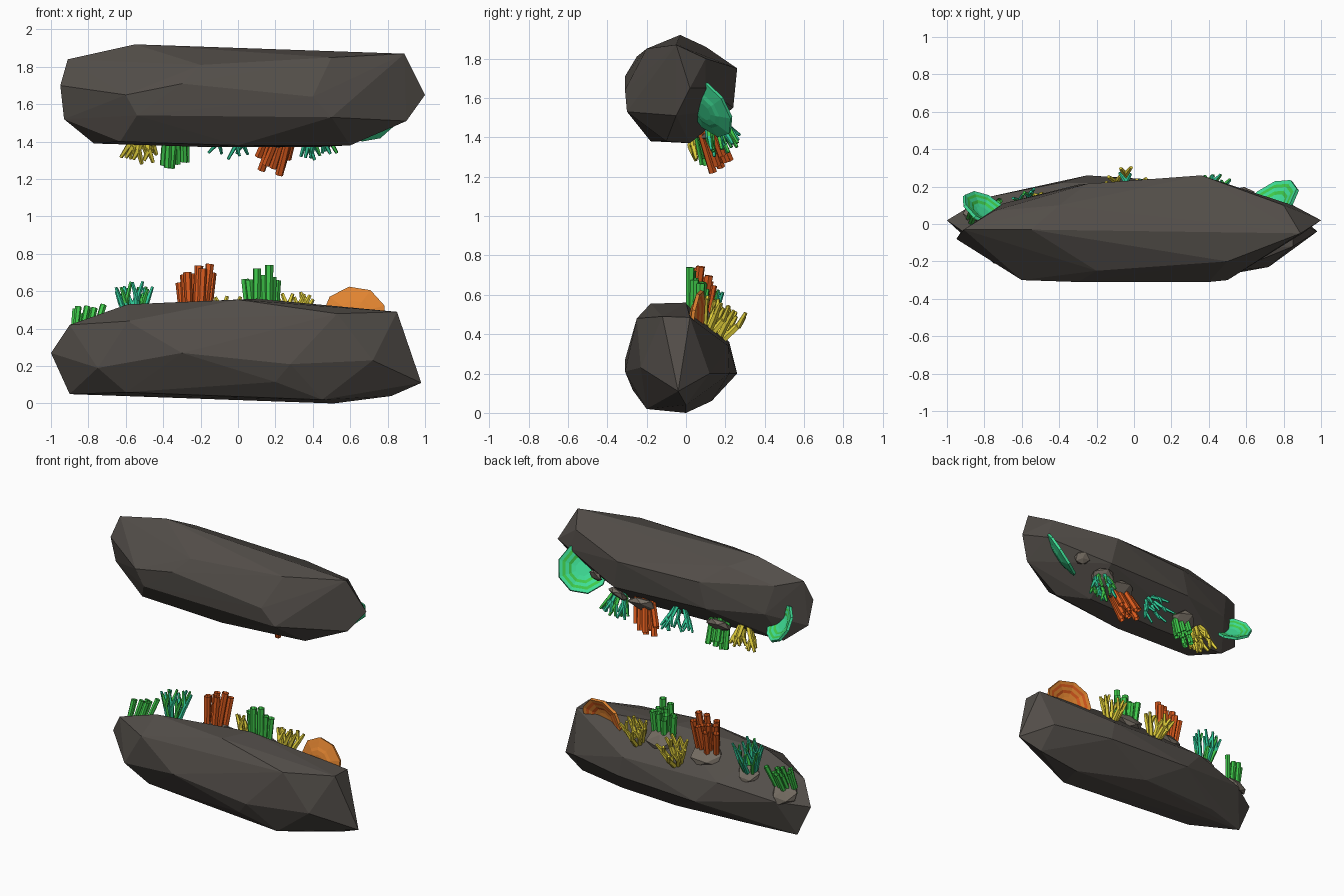
import bpy, bmesh, math, random
from mathutils import Vector, Matrix
from mathutils.bvhtree import BVHTree

if "Cube" in bpy.data.objects:
    bpy.data.objects.remove(bpy.data.objects["Cube"])

random.seed(7)


def mat(name, r, g, b):
    m = bpy.data.materials.new(name)
    m.diffuse_color = (r, g, b, 1)
    m.use_nodes = True
    m.node_tree.nodes["Principled BSDF"].inputs["Base Color"].default_value = m.diffuse_color
    return m


ROCK = mat("dark rock", .085, .075, .066)
MOUND = mat("light rock", .175, .15, .122)
GREEN = mat("green", .05, .60, .07)
TEAL = mat("teal", .03, .60, .32)
MINT = mat("mint", .05, .74, .31)
ORANGE = mat("red orange", .68, .10, .012)
AMBER = mat("light orange", .75, .23, .03)
YELLOW = mat("yellow", .76, .63, .045)


def finish(bm, name, *mats, recalc=True):
    if recalc:
        bmesh.ops.recalc_face_normals(bm, faces=bm.faces)
    me = bpy.data.meshes.new(name)
    bm.to_mesh(me)
    bm.free()
    for m in mats:
        me.materials.append(m)
    ob = bpy.data.objects.new(name, me)
    bpy.context.collection.objects.link(ob)
    return ob


# faceted boulder: hull of a few corner points; returns its surface for planting
def boulder(name, pts):
    bm = bmesh.new()
    for p in pts:
        bm.verts.new(p)
    bmesh.ops.convex_hull(bm, input=bm.verts)
    loose = [v for v in bm.verts if not v.link_faces]
    bmesh.ops.delete(bm, geom=loose, context='VERTS')
    tree = BVHTree.FromBMesh(bm)
    finish(bm, name, ROCK)
    return tree


lower = boulder("lower_rock", [
    (-1, .02, .27), (-.9, -.05, .42), (-.59, -.08, .53), (0, -.18, .555), (.1, 0, .56),
    (.85, -.12, .49), (.85, .02, .485), (.98, -.04, .11), (.82, 0, .04), (.51, 0, 0),
    (-.9, .03, .05), (-.6, -.15, .06), (-.59, -.25, .44), (.53, -.25, .48), (-.3, -.31, .27),
    (.28, -.31, .21), (-.75, -.21, .19), (.72, -.23, .23), (.2, -.27, .115), (.45, -.2, .02),
    (-.25, .26, .20), (.38, .22, .20), (.35, .215, .34), (-.4, .22, .36), (-.8, .14, .30),
    (.8, .12, .2), (0, .13, .06), (-.6, .1, .07)])
upper = boulder("upper_rock", [
    (-.95, -.08, 1.7), (-.91, -.03, 1.84), (-.55, -.03, 1.92), (.5, 0, 1.865), (.89, -.05, 1.87),
    (.5, -.2, 1.85), (-.6, -.3, 1.65), (-.3, -.31, 1.71), (.4, -.31, 1.64), (-.54, -.295, 1.54),
    (.5, -.3, 1.53), (-.63, -.18, 1.4), (-.2, -.25, 1.81), (-.77, 0, 1.39), (-.93, -.05, 1.52),
    (1, .02, 1.65), (.9, -.05, 1.51), (.6, -.1, 1.38), (.4, .02, 1.37), (-.2, .0, 1.372),
    (0, -.18, 1.38), (-.25, .215, 1.75), (.36, .26, 1.75), (.4, .24, 1.55), (-.3, .21, 1.57),
    (-.7, .11, 1.6), (-.75, .07, 1.8), (.85, .1, 1.65), (.8, .1, 1.8), (-.4, .1, 1.86)])


def frame(loc, d):
    return Matrix.Translation(loc) @ Vector(d).to_track_quat('Z', 'Y').to_matrix().to_4x4()


# tapered stick between two points; hollow ones get a sunken rim
def stick(bm, a, b, r1, r2, sides=6, hollow=False):
    d = b - a
    g = bmesh.ops.create_cone(bm, cap_ends=True, segments=sides, radius1=r1, radius2=r2,
                              depth=d.length, matrix=frame((a + b) / 2, d))
    if hollow:
        faces = {f for v in g['verts'] for f in v.link_faces}
        top = max(faces, key=lambda f: f.calc_center_median().dot(d))
        bmesh.ops.inset_region(bm, faces=[top], thickness=r2 * .35)
        bmesh.ops.translate(bm, verts=top.verts, vec=-d.normalized() * .02)


# small pale stone where a coral grows
def mound(name, base, n, size):
    bm = bmesh.new()
    bmesh.ops.create_icosphere(bm, subdivisions=1, radius=1)
    for v in bm.verts:
        v.co *= random.uniform(.85, 1.1)
    bmesh.ops.transform(bm, verts=bm.verts, matrix=frame(base, n) @ Matrix.Diagonal(
        (size, size * .85, size * .35, 1)))
    finish(bm, name, MOUND)


# cluster of tube corals
def tubes(name, rock, near, d, m, width, length, r, count):
    base, n = rock.find_nearest(Vector(near))[:2]
    d = Vector(d).normalized()
    bm = bmesh.new()
    for i in range(count):
        ang, rad = i * 2.4, width * math.sqrt((i + .3) / count)
        off = Vector((math.cos(ang), .9 * math.sin(ang), 0)) * rad
        off -= n * off.dot(n)
        a = base + off - d * .02
        lean = (d + off * 1.2 + Vector((random.uniform(-.06, .06), 0, 0))).normalized()
        stick(bm, a, a + lean * length * random.uniform(.78, 1.05), r * .85, r, 6, True)
    finish(bm, name, m)
    mound(name + "_stone", base + Vector((0, .03, -.015)), n, width + .035)


# forked, bending branch corals
def branches(name, rock, near, d, m, length, r, count, spread, second=None, stone=False):
    base, n = rock.find_nearest(Vector(near))[:2]
    d = Vector(d).normalized()
    bm = bmesh.new()
    side = d.cross(Vector((0, 1, .3))).normalized()
    up = d.cross(side)
    for i in range(count):
        start = len(bm.faces)
        ang = i * 2.4
        off = side * math.cos(ang) + up * math.sin(ang)
        a = base + off * .03 - d * .015
        b = a + (d + off * spread).normalized() * length * random.uniform(.45, .6)
        stick(bm, a, b, r, r * .95, 5)
        for s in (-1, 1):
            turn = (side * s * .8 + up * random.uniform(-.4, .4)) * spread * 1.2
            c = b + (d + off * spread * .3 + turn).normalized() * length * random.uniform(.3, .5)
            stick(bm, b - d * .005, c, r * .95, r * .55, 5)
        bm.faces.ensure_lookup_table()
        for f in bm.faces[start:]:
            f.material_index = i % 2 if second else 0
    finish(bm, name, m, *([second] if second else []))
    if stone:
        mound(name + "_stone", base + Vector((0, .02, -.01)), n, .09)


# plate coral: shallow dish of concentric rings, striped on its open side only
def plate(name, loc, n, r, m, stripe, squash=1):
    bm = bmesh.new()
    rings = [(.3, -.012), (.48, -.008), (.6, .0), (.74, .006), (.86, .011), (1, .017)]
    loops = []
    for k, h in rings:
        loops.append([bm.verts.new((k * r * math.cos(math.tau * i / 9),
                                    k * r * squash * math.sin(math.tau * i / 9), h))
                      for i in range(9)])
    bm.faces.new(loops[0])
    for j in range(len(rings) - 1):
        for i in range(9):
            k = (i + 1) % 9
            f = bm.faces.new((loops[j][i], loops[j + 1][i], loops[j + 1][k], loops[j][k]))
            f.material_index = 1 if j in (1, 3) else 0
    bmesh.ops.transform(bm, verts=bm.verts, matrix=frame(loc, n))
    ob = finish(bm, name, m, stripe, m, recalc=False)
    s = ob.modifiers.new("thickness", 'SOLIDIFY')
    s.thickness = .018
    s.material_offset = 2


# corals on the lower rock
tubes("end_green_tubes", lower, (-.85, .09, .42), (.2, .3, .95), GREEN, .07, .19, .018, 9)
branches("left_teal_branches", lower, (-.57, .1, .47), (0, .2, 1), TEAL, .235, .015, 9, .3, GREEN, True)
tubes("orange_tubes", lower, (-.23, .08, .51), (.02, .14, 1), ORANGE, .08, .26, .023, 11)
tubes("green_tubes", lower, (.13, .07, .52), (.01, .05, 1), GREEN, .085, .22, .023, 11)
branches("back_yellow_branches", lower, (-.04, .18, .41), (0, .38, .9), YELLOW, .18, .018, 7, .45)
branches("right_yellow_branches", lower, (.3, .13, .45), (.05, .3, .95), YELLOW, .17, .017, 7, .4)
plate("orange_plate", (.62, .05, .47), (.15, .95, -.12), .17, AMBER, ORANGE, .9)

# corals hanging from the upper rock
branches("hanging_green_branches", upper, (.42, .15, 1.47), (.1, .33, -.9), TEAL, .19, .016, 8, .35, GREEN, True)
tubes("hanging_orange_tubes", upper, (.24, .12, 1.44), (-.3, .33, -.9), ORANGE, .075, .235, .022, 11)
branches("hanging_teal_branches", upper, (-.04, .13, 1.46), (-.15, .5, -.8), TEAL, .19, .014, 6, .5)
tubes("hanging_green_tubes", upper, (-.34, .1, 1.43), (-.06, .25, -.97), GREEN, .07, .205, .02, 9)
branches("hanging_yellow_branches", upper, (-.51, .08, 1.42), (-.1, .3, -.9), YELLOW, .165, .018, 7, .42)
plate("mint_plate_right", (.735, .11, 1.545), (-.5, .7, .5), .165, MINT, GREEN)
plate("mint_plate_left", (-.80, .075, 1.55), (.45, .72, .5), .13, MINT, GREEN)
mound("upper_back_stone", Vector((.6, .165, 1.55)), (.2, .8, -.4), .06)
